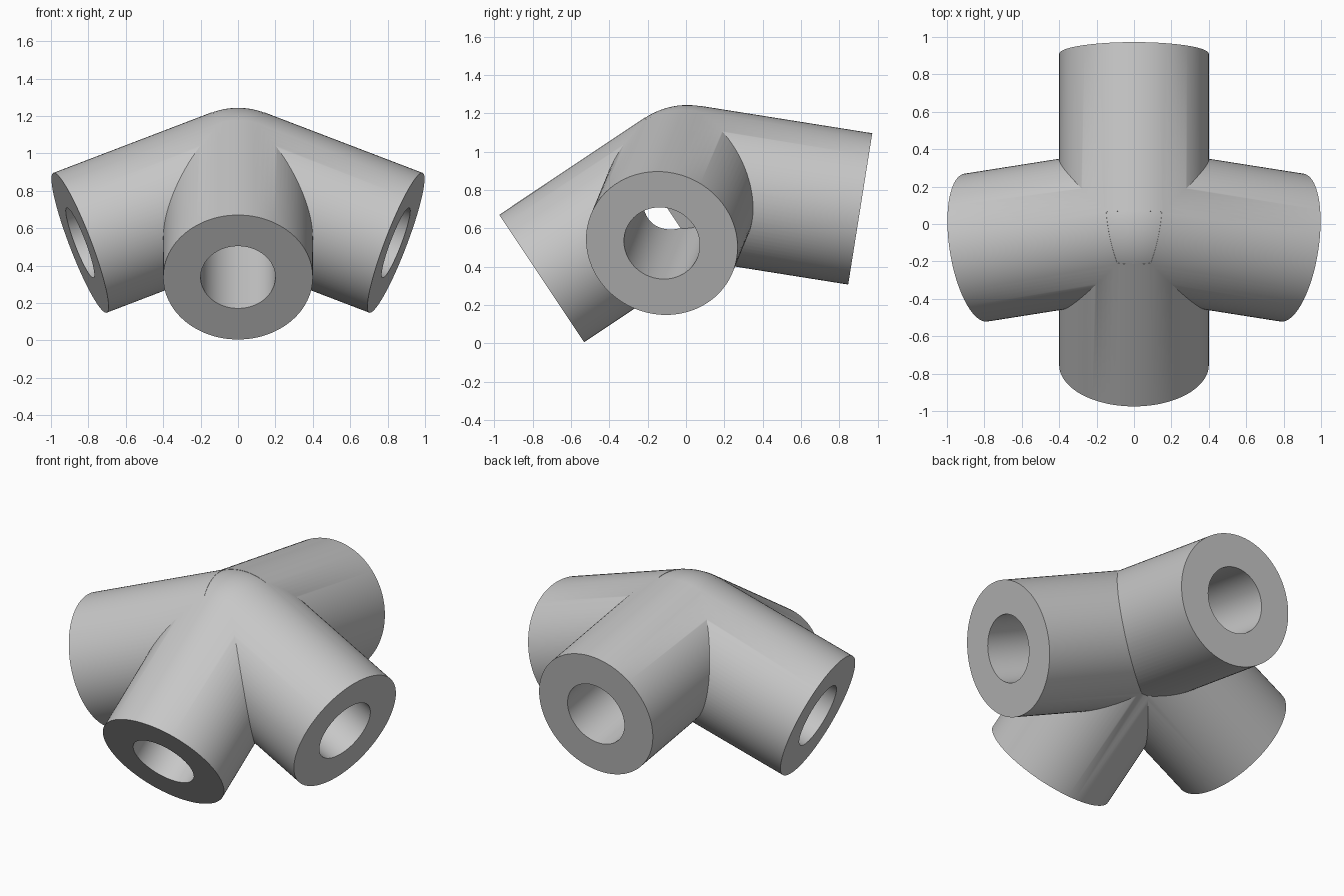
import bpy
from mathutils import Vector

cube = bpy.data.objects.get("Cube")
if cube:
    bpy.data.objects.remove(cube, do_unlink=True)

HUB = Vector((0, 0.007, 0.845))
TUBE_R, BORE_R = 0.4, 0.2
ARM_LEN, BORE_START = 0.914, 0.165

grey = bpy.data.materials.new("light_grey")
grey.use_nodes = True
colour = (0.57, 0.57, 0.57, 1)
grey.diffuse_color = colour
grey.node_tree.nodes["Principled BSDF"].inputs["Base Color"].default_value = colour

# Direction of each arm out of the hub
side = Vector((0.85, -0.134, -0.325))
arms = {
    "front": Vector((0, -0.832, -0.555)),
    "back": Vector((0, 0.987, -0.157)),
    "left": side,
    "right": Vector((-side.x, side.y, side.z)),
}


def rod(name, direction, radius, start, end):
    """Cylinder along a direction, between two distances from the hub."""
    d = direction.normalized()
    bpy.ops.mesh.primitive_cylinder_add(
        vertices=96, radius=radius, depth=end - start,
        location=HUB + d * (start + end) / 2,
        rotation=d.to_track_quat('Z', 'Y').to_euler())
    obj = bpy.context.object
    obj.name = name
    obj.data.materials.append(grey)
    return obj


def combine(target, other, operation):
    """Apply a boolean and remove the tool object."""
    other.hide_render = True
    mod = target.modifiers.new(operation.lower(), 'BOOLEAN')
    mod.object, mod.operation, mod.solver = other, operation, 'EXACT'
    bpy.context.view_layer.objects.active = target
    bpy.ops.object.modifier_apply(modifier=mod.name)
    bpy.data.objects.remove(other, do_unlink=True)


# Rounded hub, a hair smaller than the tubes so the surfaces do not coincide
bpy.ops.mesh.primitive_uv_sphere_add(
    segments=96, ring_count=48, radius=TUBE_R - 0.0015, location=HUB)
connector = bpy.context.object
connector.name = "four_way_connector"
connector.data.materials.append(grey)

# Tubular arms
for name, direction in arms.items():
    combine(connector, rod(name + "_arm", direction, TUBE_R, 0, ARM_LEN), 'UNION')

# Flat-bottomed sockets bored from each open end
for name, direction in arms.items():
    combine(connector, rod(name + "_bore", direction, BORE_R, BORE_START, ARM_LEN + 0.1),
            'DIFFERENCE')

# Smooth walls with crisp rims and seams
bpy.ops.object.select_all(action='DESELECT')
connector.select_set(True)
bpy.context.view_layer.objects.active = connector
bpy.ops.object.shade_smooth_by_angle(angle=0.5)
